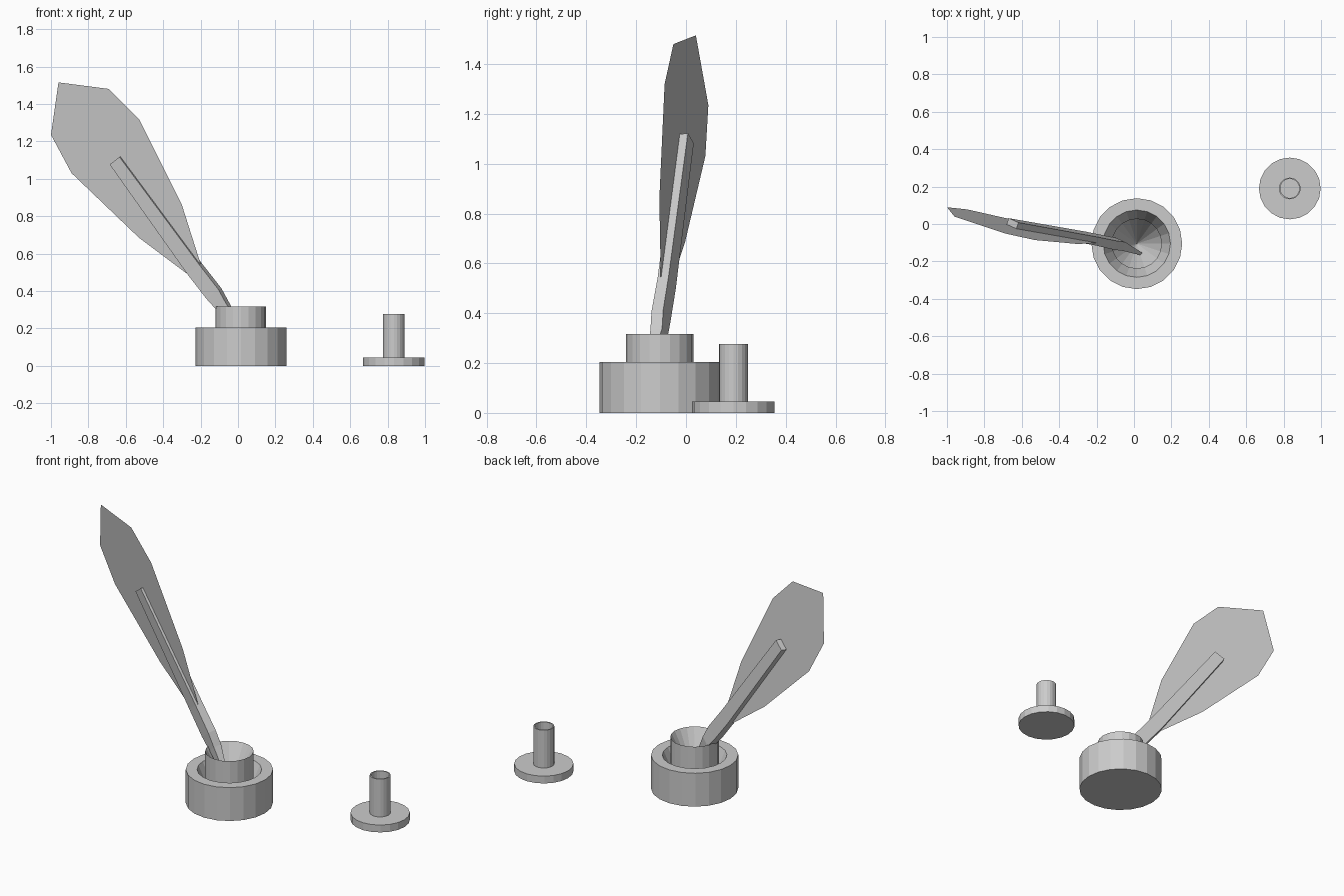
import bpy, bmesh, math
from mathutils import Vector

if "Cube" in bpy.data.objects:
    bpy.data.objects.remove(bpy.data.objects["Cube"])


def make(name, verts, faces, fix=True):
    mesh = bpy.data.meshes.new(name)
    mesh.from_pydata([tuple(v) for v in verts], [], faces)
    if fix:
        bm = bmesh.new()
        bm.from_mesh(mesh)
        bmesh.ops.recalc_face_normals(bm, faces=bm.faces)
        bm.to_mesh(mesh)
        bm.free()
    obj = bpy.data.objects.new(name, mesh)
    bpy.context.collection.objects.link(obj)
    return obj


def lathe(name, cx, cy, profile, sides=20):
    """Revolve (radius, z) points; radius 0 becomes a single point."""
    verts, rings, faces = [], [], []
    for r, z in profile:
        n = 1 if r == 0 else sides
        rings.append([len(verts) + i % n for i in range(sides)])
        for i in range(n):
            a = math.tau * i / sides
            verts.append((cx + r * math.cos(a), cy + r * math.sin(a), z))
    for lo, hi in zip(rings, rings[1:]):
        for i in range(sides):
            j = (i + 1) % sides
            quad = [lo[i], lo[j], hi[j], hi[i]]
            faces.append(list(dict.fromkeys(quad)))
    return make(name, verts, faces)


# Inkwell: outer body, sloping gutter, thin-rimmed cup with conical bowl
lathe("inkwell", 0.015, -0.105,
      [(0, 0), (0.243, 0), (0.243, 0.205), (0.18, 0.205), (0.135, 0.10),
       (0.135, 0.317), (0, 0.06)])

# Stamp: disc foot with a hollow stem
lathe("stamp", 0.833, 0.19,
      [(0, 0), (0.165, 0), (0.165, 0.045), (0.058, 0.045), (0.058, 0.277),
       (0.051, 0.277), (0.051, 0.12), (0, 0.12)])


# The feather lies in one tilted plane, given by its x and z
def on_plane(x, z):
    return Vector((x, -0.35 * x - 0.129 * z - 0.101, z))


normal = Vector((0.35, 1, 0.129)).normalized()

# Feather vane
outline = [(-0.96, 1.515), (-0.69, 1.48), (-0.53, 1.32), (-0.30, 0.86),
           (-0.20, 0.545), (-0.27, 0.49), (-0.53, 0.685), (-0.89, 1.03),
           (-1.0, 1.235)]
make("feather_vane", [on_plane(x, z) for x, z in outline],
     [list(range(len(outline)))], fix=False)

# Quill shaft: x, z, half width, depth in front of and behind the vane
sections = [(-0.655, 1.098, 0.035, 0.015, 0.035),
            (-0.235, 0.518, 0.043, 0.015, 0.032),
            (-0.13, 0.385, 0.043, 0.02, 0.03),
            (-0.08, 0.315, 0.032, 0.02, 0.03),
            (0.06, 0.15, 0.004, 0.03, -0.02)]
verts, faces = [], []
centres = [on_plane(s[0], s[1]) for s in sections]
for i, (x, z, half, front, back) in enumerate(sections):
    along = centres[min(i + 1, 4)] - centres[max(i - 1, 0)]
    side = normal.cross(along).normalized() * half
    c = centres[i]
    verts += [c - side - normal * front, c + side - normal * front,
              c + side + normal * back, c - side + normal * back]
    if i:
        for k in range(4):
            a, b = 4 * i + k, 4 * i + (k + 1) % 4
            faces.append([a - 4, b - 4, b, a])
faces += [[0, 1, 2, 3], [16, 17, 18, 19]]
make("quill_shaft", verts, faces)
